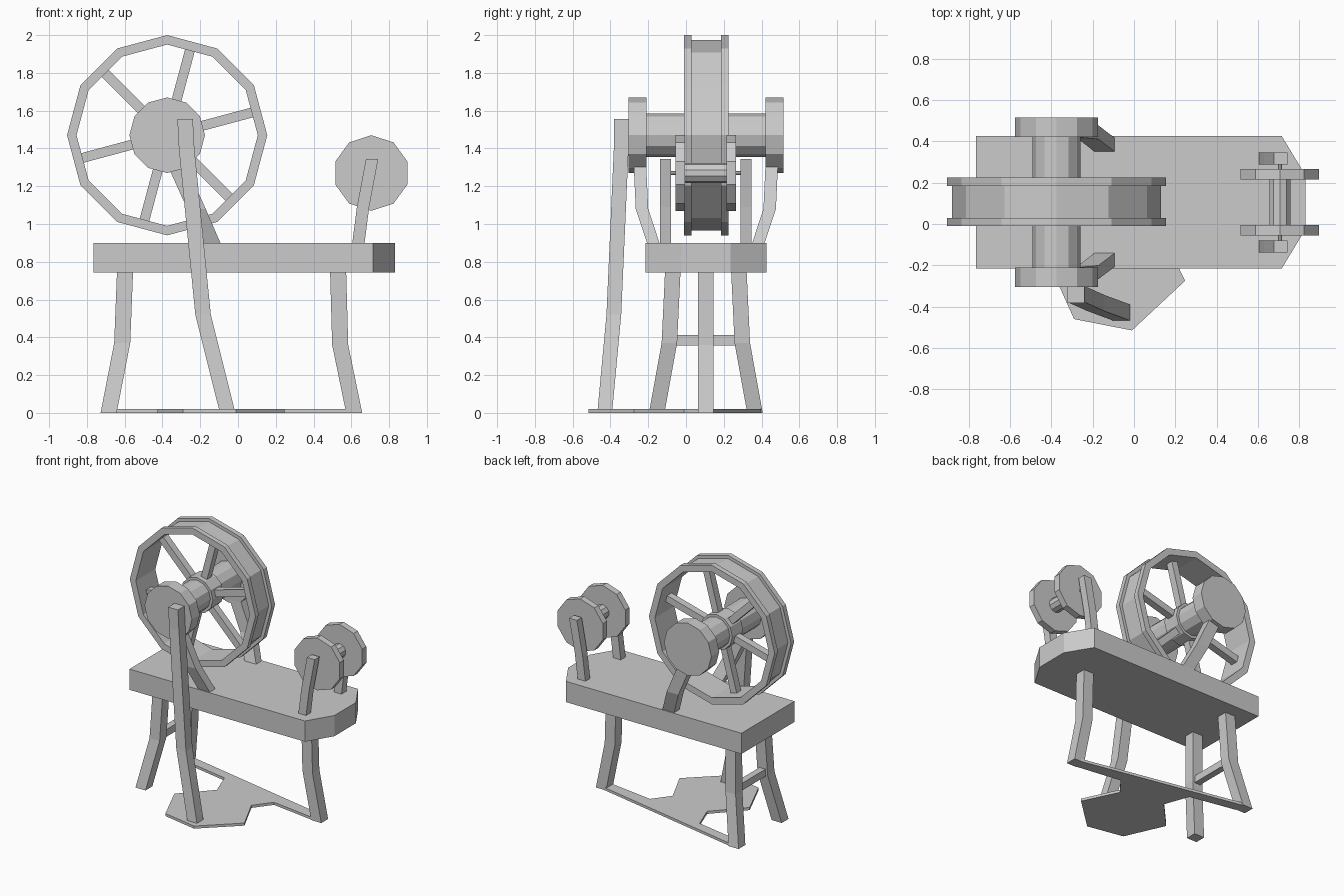
import bpy, bmesh
from math import cos, sin, pi, radians
from mathutils import Vector, Matrix

if "Cube" in bpy.data.objects:
    bpy.data.objects.remove(bpy.data.objects["Cube"])

MID = 0.105            # y of the bench centre line
WX, WZ = -0.375, 1.47  # wheel centre
BX, BZ = 0.706, 1.27   # bobbin centre


def finish(name, bm):
    bmesh.ops.recalc_face_normals(bm, faces=bm.faces)
    mesh = bpy.data.meshes.new(name)
    bm.to_mesh(mesh)
    bm.free()
    ob = bpy.data.objects.new(name, mesh)
    bpy.context.collection.objects.link(ob)
    return ob


def slab(name, pts, z0, z1):
    """Outline in x,y extruded upward."""
    bm = bmesh.new()
    face = bm.faces.new([bm.verts.new((x, y, z0)) for x, y in pts])
    top = bmesh.ops.extrude_face_region(bm, geom=[face])["geom"]
    bmesh.ops.translate(bm, vec=(0, 0, z1 - z0),
                        verts=[v for v in top if isinstance(v, bmesh.types.BMVert)])
    return finish(name, bm)


def bent_bar(name, path, w, d):
    """Bar with level rectangular sections w x d along a path."""
    bm = bmesh.new()
    rings = [[bm.verts.new((x + sx * w / 2, y + sy * d / 2, z))
              for sx, sy in ((-1, -1), (1, -1), (1, 1), (-1, 1))] for x, y, z in path]
    for a, b in zip(rings, rings[1:]):
        for i in range(4):
            j = (i + 1) % 4
            bm.faces.new((a[i], a[j], b[j], b[i]))
    bm.faces.new(rings[0])
    bm.faces.new(rings[-1])
    return finish(name, bm)


def lathe(name, profile, cx, cz, n, closed=False):
    """Revolve (radius, y) points about a y-parallel axis, one vertex on top."""
    bm = bmesh.new()
    rings = [[bm.verts.new((cx + r * sin(2 * pi * i / n), y, cz + r * cos(2 * pi * i / n)))
              for i in range(n)] for r, y in profile]
    pairs = list(zip(rings, rings[1:]))
    if closed:
        pairs.append((rings[-1], rings[0]))
    else:
        bm.faces.new(rings[0])
        bm.faces.new(rings[-1])
    for a, b in pairs:
        for i in range(n):
            j = (i + 1) % n
            bm.faces.new((a[i], a[j], b[j], b[i]))
    return finish(name, bm)


def disc(name, r, y0, y1, cx, cz, n):
    return lathe(name, [(r, y0), (r, y1)], cx, cz, n)


def box(name, size, matrix):
    bm = bmesh.new()
    bmesh.ops.create_cube(bm, size=1, matrix=matrix @ Matrix.Diagonal((*size, 1)))
    return finish(name, bm)


# Bench with clipped right corners
slab("bench", [(-0.765, -0.215), (0.715, -0.215), (0.83, -0.025), (0.83, 0.235),
               (0.715, 0.425), (-0.765, 0.425)], 0.742, 0.9)

# Legs and crossbar
for side, s in (("front", -1), ("back", 1)):
    bent_bar("left_leg_" + side,
             [(-0.685, MID + s * 0.26, 0), (-0.613, MID + s * 0.193, 0.37),
              (-0.598, MID + s * 0.175, 0.75)], 0.085, 0.082)
bent_bar("right_leg", [(0.615, MID, 0), (0.541, MID, 0.36), (0.53, MID, 0.75)], 0.085, 0.082)
box("leg_crossbar", (0.05, 0.36, 0.055), Matrix.Translation((-0.613, MID, 0.385)))

# Treadle on the floor
slab("treadle", [(-0.29, -0.46), (-0.01, -0.515), (0.247, -0.275), (0.12, -0.01), (0.22, 0.12),
                 (0.6, 0.065), (0.6, 0.145), (-0.65, 0.4), (-0.65, 0.32),
                 (-0.29, 0.25), (-0.22, 0.06), (-0.425, -0.16)], 0, 0.02)

# Rod from treadle to wheel
bent_bar("treadle_rod", [(-0.056, -0.43, 0.005), (-0.185, -0.382, 0.52),
                         (-0.272, -0.343, 1.4), (-0.28, -0.343, 1.555)], 0.082, 0.078)

# Wheel rim, spokes, hub and axle
lathe("wheel_rim", [(0.48, -0.01), (0.53, -0.01), (0.53, 0.028), (0.505, 0.028),
                    (0.505, 0.185), (0.53, 0.185), (0.53, 0.225), (0.48, 0.225)],
      WX, WZ, 12, closed=True)
for k in range(6):
    m = (Matrix.Translation((WX, MID, WZ)) @ Matrix.Rotation(-radians(15 + 60 * k), 4, 'Y')
         @ Matrix.Translation((0.28, 0, 0)))
    box("wheel_spoke", (0.38, 0.055, 0.052), m)
disc("wheel_hub", 0.135, 0.04, 0.17, WX, WZ, 12)
disc("wheel_axle", 0.115, -0.22, 0.43, WX, WZ, 12)

# Mirrored hub discs and wheel supports
for side, s in (("front", -1), ("back", 1)):
    disc("axle_disc_" + side, 0.2, MID + s * 0.315, MID + s * 0.41, WX, WZ, 12)
    bent_bar("wheel_support_" + side,
             [(-0.14, MID + s * 0.277, 0.895), (-0.22, MID + s * 0.338, 1.08),
              (-0.355, MID + s * 0.352, 1.38)], 0.098, 0.066)

# Bobbin with its discs and arms
disc("bobbin_core", 0.054, -0.01, 0.22, BX, BZ, 10)
disc("bobbin_pin", 0.01, -0.11, 0.32, BX, BZ, 8)
for side, s in (("front", -1), ("back", 1)):
    disc("bobbin_disc_" + side, 0.2, MID + s * 0.11, MID + s * 0.16, BX, BZ, 10)
    bent_bar("bobbin_arm_" + side,
             [(0.637, MID + s * 0.213, 0.895), (0.662, MID + s * 0.213, 1.09),
              (0.71, MID + s * 0.213, 1.345)], 0.065, 0.058)
